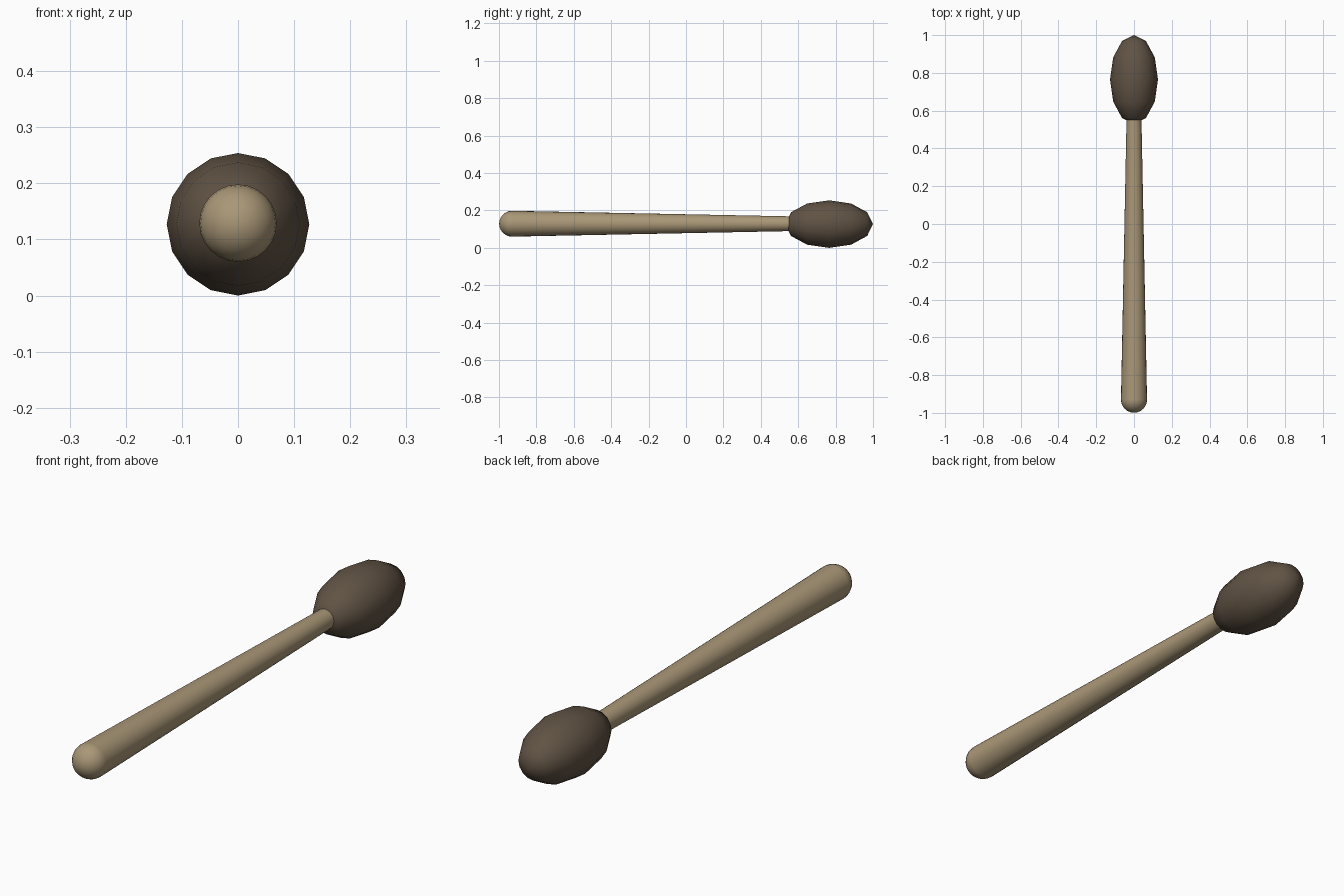
import bpy
from math import pi

if "Cube" in bpy.data.objects:
    bpy.data.objects.remove(bpy.data.objects["Cube"])

CZ = 0.127  # height of the mallet axis


def material(name, rgb):
    m = bpy.data.materials.new(name)
    m.diffuse_color = (*rgb, 1)
    m.use_nodes = True
    m.node_tree.nodes["Principled BSDF"].inputs["Base Color"].default_value = m.diffuse_color
    return m


def finish(name, mat, smooth=True):
    ob = bpy.context.object
    ob.name = name
    ob.data.materials.append(mat)
    bpy.ops.object.transform_apply(location=False, rotation=True, scale=True)
    if smooth:
        bpy.ops.object.shade_smooth_by_angle(angle=pi / 3)


wood = material("pale wood", (0.40, 0.31, 0.185))
felt = material("dark brown felt", (0.118, 0.086, 0.058))

# Tapered handle, thick at the front end
y0, y1 = -0.93, 0.58
bpy.ops.mesh.primitive_cone_add(vertices=24, radius1=0.069, radius2=0.039, depth=y1 - y0,
                                location=(0, (y0 + y1) / 2, CZ + 0.002), rotation=(-pi / 2, 0, 0))
finish("handle", wood)

# Rounded butt of the handle
bpy.ops.mesh.primitive_uv_sphere_add(segments=24, ring_count=12, radius=0.069,
                                     location=(0, y0, CZ + 0.002), rotation=(-pi / 2, 0, 0))
finish("handle_end", wood)

# Low-poly egg-shaped head
bpy.ops.mesh.primitive_uv_sphere_add(segments=16, ring_count=6, radius=1,
                                     location=(0, 0.765, CZ), rotation=(-pi / 2, 0, 0))
bpy.context.object.scale = (0.127, 0.127, 0.235)
finish("head", felt)
